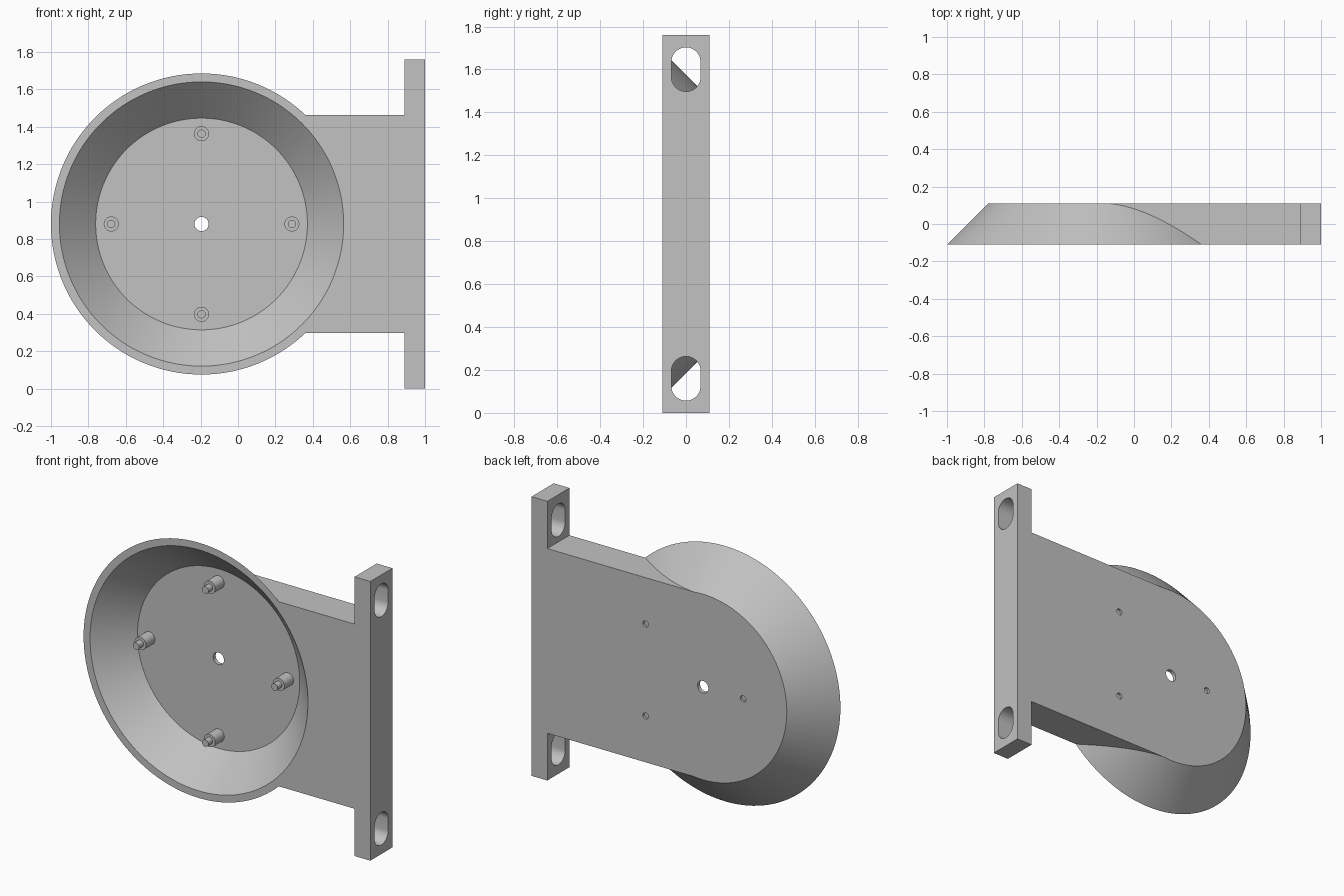
import bpy, bmesh, math
from mathutils import Matrix, Vector

cube = bpy.data.objects.get("Cube")
if cube:
    bpy.data.objects.remove(cube, do_unlink=True)

CX, CZ = -0.195, 0.88      # dish centre
FRONT, BACK = -0.11, 0.11  # front and back planes
FLOOR = 0.085              # dish floor plane

grey = bpy.data.materials.new("plain grey")
grey.use_nodes = True
grey.diffuse_color = (0.54, 0.54, 0.54, 1)
grey.node_tree.nodes["Principled BSDF"].inputs["Base Color"].default_value = (0.54, 0.54, 0.54, 1)


def finish(name, bm):
    bmesh.ops.recalc_face_normals(bm, faces=bm.faces)
    mesh = bpy.data.meshes.new(name)
    bm.to_mesh(mesh)
    bm.free()
    mesh.materials.append(grey)
    obj = bpy.data.objects.new(name, mesh)
    bpy.context.collection.objects.link(obj)
    return obj


def box(name, x0, x1, z0, z1):
    bm = bmesh.new()
    size = Vector((x1 - x0, BACK - FRONT, z1 - z0))
    mid = Vector(((x0 + x1) / 2, 0, (z0 + z1) / 2))
    bmesh.ops.create_cube(bm, size=1, matrix=Matrix.Translation(mid) @ Matrix.Diagonal(size).to_4x4())
    return finish(name, bm)


def lathe(name, x, z, profile, sides):
    """Closed solid turned about a y-directed axis; profile holds (radius, y)."""
    bm = bmesh.new()
    rings = []
    for r, y in profile:
        angles = [2 * math.pi * i / sides for i in range(sides)]
        rings.append([bm.verts.new((x + r * math.cos(a), y, z + r * math.sin(a))) for a in angles])
    for a, b in zip(rings, rings[1:]):
        for i in range(sides):
            j = (i + 1) % sides
            bm.faces.new((a[i], a[j], b[j], b[i]))
    bm.faces.new(rings[0])
    bm.faces.new(rings[-1])
    return finish(name, bm)


def slot(name, z):
    """Rounded slot running along x."""
    r, half, n = 0.068, 0.035, 24
    bm = bmesh.new()
    outline = []
    for end in (0, 1):
        for i in range(n + 1):
            a = math.pi * (end + i / n)
            lift = half if end == 0 else -half
            outline.append(bm.verts.new((0.8, r * math.cos(a), z + lift + r * math.sin(a))))
    face = bm.faces.new(outline)
    moved = bmesh.ops.extrude_face_region(bm, geom=[face])["geom"]
    bmesh.ops.translate(bm, vec=(0.4, 0, 0), verts=[v for v in moved if isinstance(v, bmesh.types.BMVert)])
    return finish(name, bm)


def combine(target, other, operation):
    mod = target.modifiers.new(operation.title(), 'BOOLEAN')
    mod.operation, mod.solver, mod.object = operation, 'EXACT', other
    bpy.ops.object.select_all(action='DESELECT')
    bpy.context.view_layer.objects.active = target
    target.select_set(True)
    bpy.ops.object.modifier_apply(modifier=mod.name)
    bpy.data.objects.remove(other, do_unlink=True)


def smooth(obj):
    bpy.ops.object.select_all(action='DESELECT')
    bpy.context.view_layer.objects.active = obj
    obj.select_set(True)
    bpy.ops.object.shade_smooth_by_angle(angle=math.radians(25))


# Tapered dish, arm and mounting flange joined into one body
body = lathe("dish_bracket", CX, CZ, [(0.805, FRONT), (0.585, BACK)], 128)
combine(body, box("arm", CX, 0.94, CZ - 0.582, CZ + 0.582), 'UNION')
combine(body, box("flange", 0.89, 1.0, 0, 1.76), 'UNION')

# Dish hollow, continued slightly past the front plane
hollow = [(0.78, FRONT - 0.02), (0.76, FRONT), (0.566, FLOOR)]
combine(body, lathe("hollow_cutter", CX, CZ, hollow, 128), 'DIFFERENCE')

# Centre hole, blind screw holes in the back, and flange slots
combine(body, lathe("centre_cutter", CX, CZ, [(0.038, 0), (0.038, 0.2)], 32), 'DIFFERENCE')
for dx, dz in ((-0.28, 0), (0.4, 0.29), (0.4, -0.29)):
    cutter = lathe("screw_cutter", CX + dx, CZ + dz, [(0.02, 0.095), (0.02, 0.2)], 20)
    combine(body, cutter, 'DIFFERENCE')
for side in (-1, 1):
    combine(body, slot("slot_cutter", CZ + side * 0.72), 'DIFFERENCE')
smooth(body)

# Four stepped posts standing on the dish floor
post_profile = [(0.04, FLOOR + 0.005), (0.04, -0.005), (0.022, -0.005), (0.022, -0.048)]
for i, label in enumerate(("left", "top", "right", "bottom")):
    a = i * math.pi / 2
    smooth(lathe(label + "_post", CX + 0.483 * math.cos(a), CZ + 0.483 * math.sin(a), post_profile, 32))
